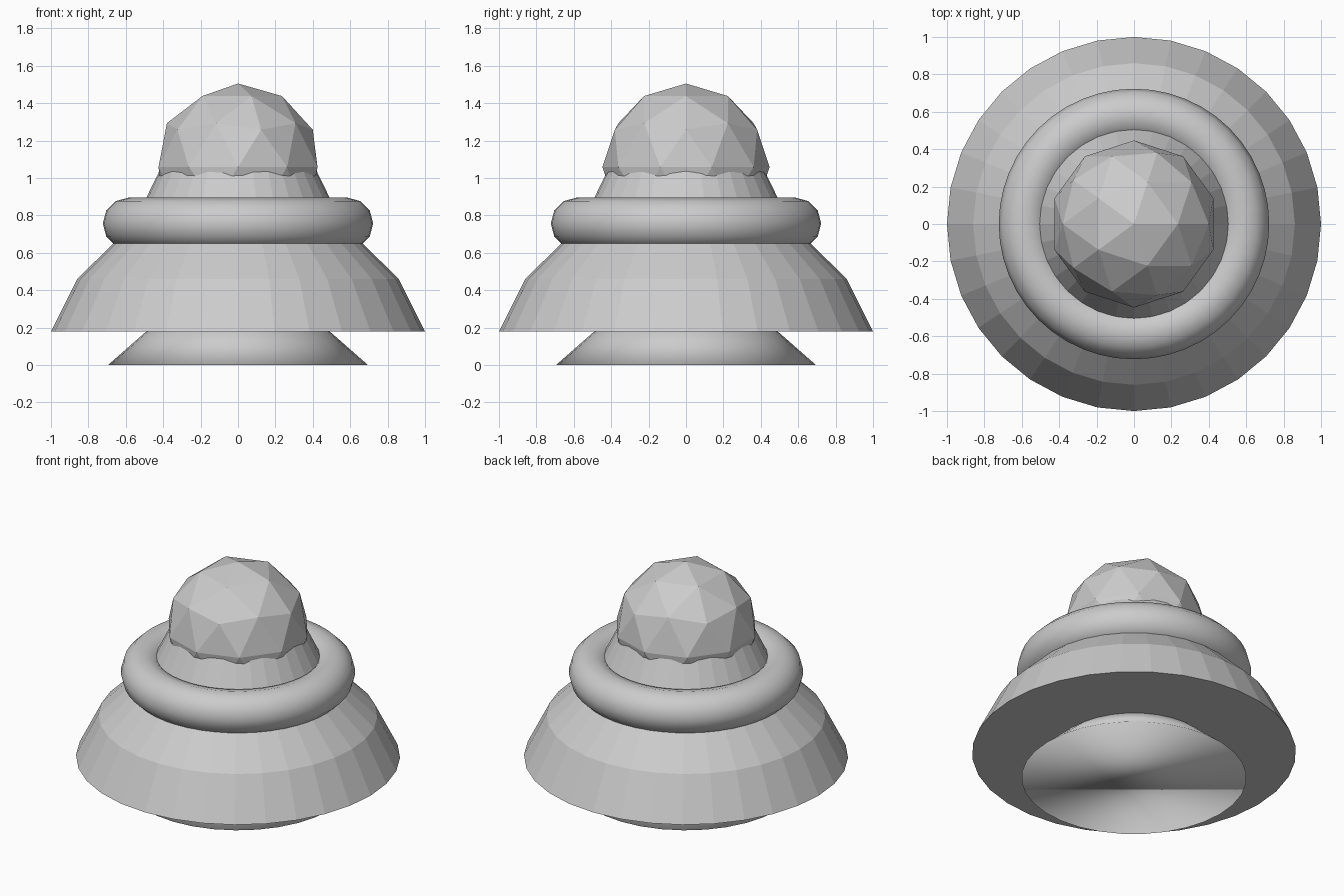
import bpy
import bmesh
import math

if "Cube" in bpy.data.objects:
    bpy.data.objects.remove(bpy.data.objects["Cube"])


def lathe(name, profile, sides, smooth=False):
    """Closed solid of revolution from (radius, z) points, bottom to top."""
    bm = bmesh.new()
    rings = []
    for r, z in profile:
        rings.append([bm.verts.new((r * math.cos(2 * math.pi * i / sides),
                                    r * math.sin(2 * math.pi * i / sides), z))
                      for i in range(sides)])
    for a, b in zip(rings, rings[1:]):
        for i in range(sides):
            j = (i + 1) % sides
            bm.faces.new((a[i], a[j], b[j], b[i]))
    bm.faces.new(rings[0][::-1])
    bm.faces.new(rings[-1])
    for f in bm.faces:
        f.smooth = smooth
    mesh = bpy.data.meshes.new(name)
    bm.to_mesh(mesh)
    bm.free()
    obj = bpy.data.objects.new(name, mesh)
    bpy.context.collection.objects.link(obj)
    return obj


# Flared foot with a smooth closed underside
lathe("foot", [(0.695, 0), (0.49, 0.18), (0.40, 0.26)], 32, smooth=True)

# Faceted bell body that narrows into the neck
lathe("bell_body", [(1.0, 0.18), (0.86, 0.46), (0.557, 0.757), (0.39, 1.10)], 32)

# Smooth collar ring around the neck
bpy.ops.mesh.primitive_torus_add(major_radius=0.585, minor_radius=0.138,
                                 major_segments=48, minor_segments=12,
                                 location=(0, 0, 0.757))
collar = bpy.context.object
collar.name = "collar_ring"
bpy.ops.object.shade_smooth()

# Low-poly ball on top
bpy.ops.mesh.primitive_ico_sphere_add(subdivisions=2, radius=0.447,
                                      location=(0, 0, 1.058))
bpy.context.object.name = "top_ball"
bpy.ops.object.shade_flat()
